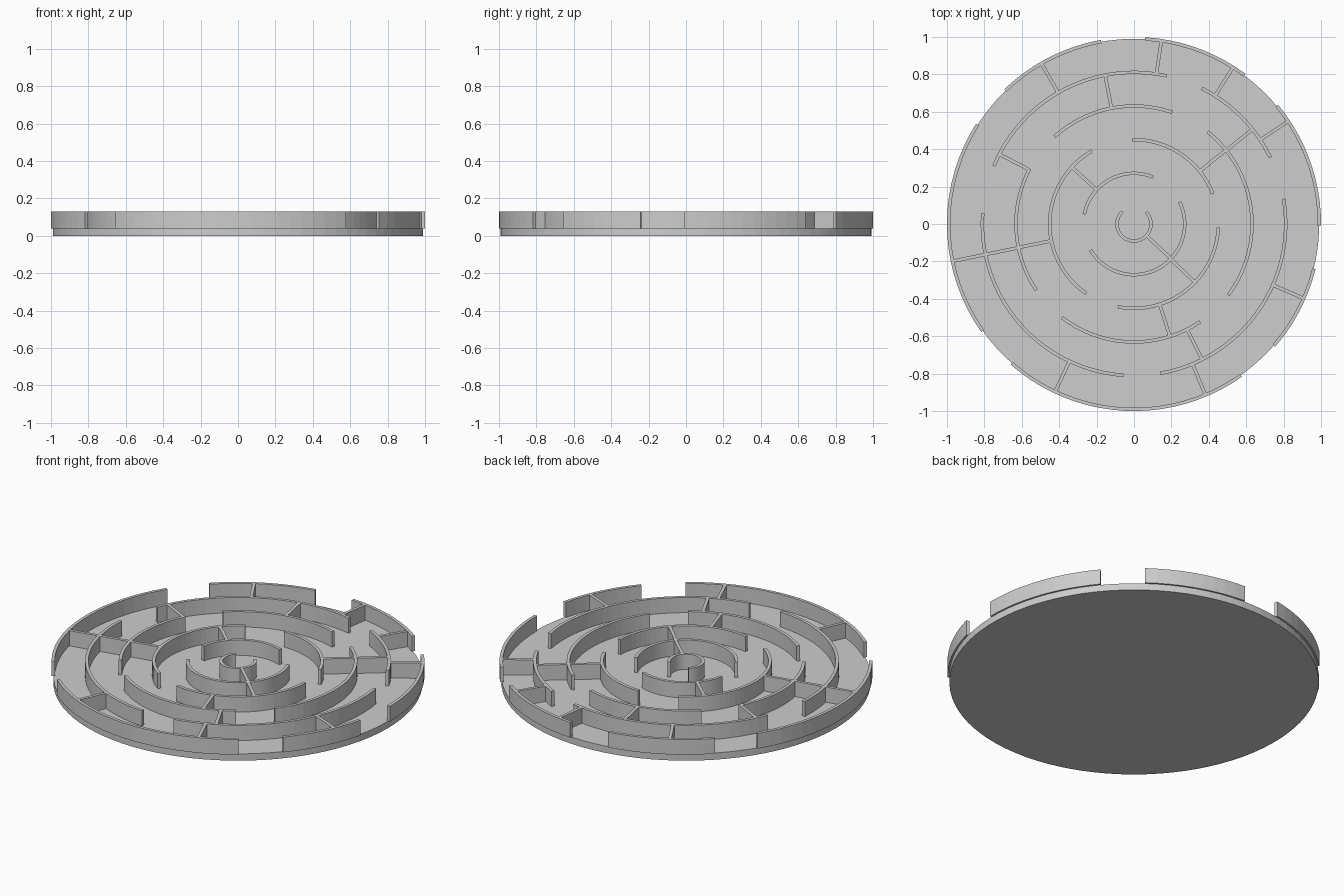
import bpy
import bmesh
from math import radians, cos, sin, ceil
from mathutils import Vector

cube = bpy.data.objects.get("Cube")
if cube:
    bpy.data.objects.remove(cube, do_unlink=True)

FLOOR, TOP, THICK = 0.04, 0.13, 0.018
RINGS = [0.091 + 0.18 * i for i in range(6)]

grey = bpy.data.materials.new("light grey")
grey.use_nodes = True
colour = (0.61, 0.61, 0.61, 1)
grey.diffuse_color = colour
grey.node_tree.nodes["Principled BSDF"].inputs["Base Color"].default_value = colour


def finish(bm, name):
    bmesh.ops.recalc_face_normals(bm, faces=bm.faces)
    mesh = bpy.data.meshes.new(name)
    bm.to_mesh(mesh)
    bm.free()
    mesh.materials.append(grey)
    obj = bpy.data.objects.new(name, mesh)
    bpy.context.collection.objects.link(obj)
    return obj


def loft(bm, sections):
    """Join four-cornered sections into a capped solid."""
    rows = [[bm.verts.new(p) for p in s] for s in sections]
    for a, b in zip(rows, rows[1:]):
        for i in range(4):
            j = (i + 1) % 4
            bm.faces.new((a[i], a[j], b[j], b[i]))
    bm.faces.new(rows[0])
    bm.faces.new(rows[-1])


def add_arc(bm, radius, start, end):
    steps = ceil((end - start) / 4)
    sections = []
    for k in range(steps + 1):
        a = radians(start + (end - start) * k / steps)
        d = Vector((cos(a), sin(a), 0))
        inner, outer = d * (radius - THICK / 2), d * (radius + THICK / 2)
        sections.append([p + Vector((0, 0, z)) for p, z in
                         ((inner, FLOOR), (outer, FLOOR), (outer, TOP), (inner, TOP))])
    loft(bm, sections)


def add_spoke(bm, ring, angle):
    """Radial wall from one ring to the next one out."""
    a = radians(angle)
    d = Vector((cos(a), sin(a), 0))
    side = Vector((-sin(a), cos(a), 0)) * THICK / 2
    inset = THICK / 2 - 0.002
    ends = (RINGS[ring] + inset, RINGS[ring + 1] - inset)
    loft(bm, [[d * r + s * side + Vector((0, 0, z)) for s, z in
               ((-1, FLOOR), (1, FLOOR), (1, TOP), (-1, TOP))] for r in ends])


# Round base plate
bm = bmesh.new()
bmesh.ops.create_cone(bm, cap_ends=True, segments=90, radius1=0.99, radius2=0.99, depth=FLOOR)
bmesh.ops.translate(bm, verts=bm.verts, vec=(0, 0, FLOOR / 2))
finish(bm, "base_plate")

# Curved walls: start and end angles for each ring, inside to outside
ARCS = [
    [(133, 404)],
    [(68, 169), (211, 386)],
    [(21, 91), (120, 235.5), (259, 357.6)],
    [(71, 132.4), (152, 214), (232.4, 304), (323, 411.4)],
    [(26, 63.4), (77.5, 157.5), (176, 266), (280, 369.6)],
    [(-0.5, 39.6), (53.4, 86.6), (100.2, 134), (147.6, 215.2), (228.8, 305.2), (319, 346)],
]
for n, (radius, arcs) in enumerate(zip(RINGS, ARCS)):
    bm = bmesh.new()
    for start, end in arcs:
        add_arc(bm, radius, start, end)
    finish(bm, f"ring_wall_{n + 1}")

# Straight dividers between neighbouring rings
SPOKES = [
    [317],
    [137.5, 316.3],
    [38.8, 191.5, 287.7],
    [38.6, 101, 152.6, 191.6, 296.7],
    [33.7, 57.7, 81.5, 120, 191.6, 244.8, 292.7, 336.3],
]
for n, angles in enumerate(SPOKES):
    bm = bmesh.new()
    for angle in angles:
        add_spoke(bm, n, angle)
    finish(bm, f"divider_walls_{n + 1}")
